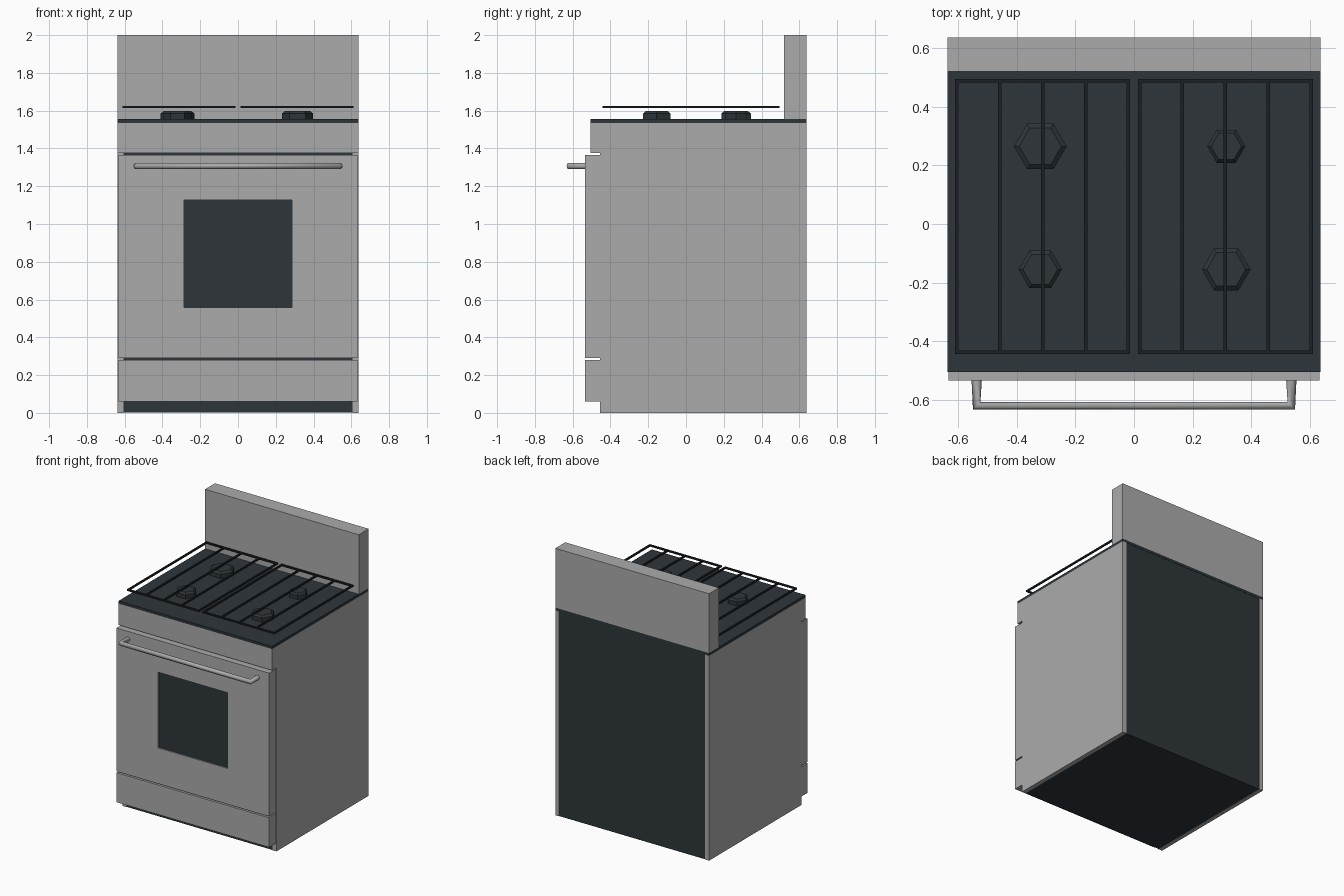
import bpy
import bmesh
import math
from mathutils import Matrix, Vector

if "Cube" in bpy.data.objects:
    bpy.data.objects.remove(bpy.data.objects["Cube"], do_unlink=True)


def material(name, rgb):
    mat = bpy.data.materials.new(name)
    mat.use_nodes = True
    mat.diffuse_color = (*rgb, 1)
    mat.node_tree.nodes["Principled BSDF"].inputs["Base Color"].default_value = (*rgb, 1)
    return mat


STEEL = material("brushed steel grey", (0.41, 0.41, 0.415))
DARK = material("dark slate enamel", (0.027, 0.036, 0.042))
IRON = material("black iron", (0.011, 0.014, 0.017))


def finish(name, bm, *mats):
    mesh = bpy.data.meshes.new(name)
    bm.normal_update()
    bm.to_mesh(mesh)
    bm.free()
    for mat in mats:
        mesh.materials.append(mat)
    obj = bpy.data.objects.new(name, mesh)
    bpy.context.collection.objects.link(obj)
    return obj


def add_box(bm, x, y, z):
    """Add a box spanning the given (low, high) ranges."""
    size = [hi - lo for lo, hi in (x, y, z)]
    centre = Vector([(lo + hi) / 2 for lo, hi in (x, y, z)])
    return bmesh.ops.create_cube(
        bm, size=1, matrix=Matrix.Translation(centre) @ Matrix.Diagonal((*size, 1)))


def box(name, mat, x, y, z):
    bm = bmesh.new()
    add_box(bm, x, y, z)
    return finish(name, bm, mat)


HALF = 0.637          # half width and rear depth of the range
CORE = 0.605          # half width inside the side panels
FRONT = -0.455        # front of the carcass
DOOR = -0.535         # front of the door and drawer
TOP = 1.535           # underside of the cooktop

# Carcass: dark core between two steel side panels
box("oven_core", DARK, (-CORE, CORE), (FRONT + 0.002, HALF - 0.002), (0.001, TOP))
for side, sign in (("left", 1), ("right", -1)):
    box(side + "_side_panel", STEEL, sorted((sign * CORE, sign * HALF)),
        (FRONT, HALF), (0, TOP))

# Front panels, cooktop and backguard
box("control_panel", STEEL, (-HALF, HALF), (-0.505, FRONT), (1.375, TOP))
box("drawer_front", STEEL, (-0.633, 0.633), (DOOR, FRONT), (0.06, 0.281))
box("cooktop", DARK, (-HALF, HALF), (-0.505, HALF), (TOP, 1.555))
box("backguard", STEEL, (-HALF, HALF), (0.52, HALF), (1.555, 2))

# Oven door with a recessed window
bm = bmesh.new()
add_box(bm, (-0.633, 0.633), (DOOR, FRONT), (0.291, 1.365))
bm.normal_update()
pane = min(bm.faces, key=lambda f: f.calc_center_median().y)
bmesh.ops.inset_individual(bm, faces=[pane], thickness=0.2)
for v in pane.verts:
    v.co.x = math.copysign(0.287, v.co.x)
    v.co.z = 1.126 if v.co.z > 0.8 else 0.558
bmesh.ops.inset_individual(bm, faces=[pane], thickness=0)
for v in pane.verts:
    v.co.y += 0.01
pane.material_index = 1
finish("oven_door", bm, STEEL, DARK)

# Door handle: one bent tube
curve = bpy.data.curves.new("door_handle", "CURVE")
curve.dimensions = "3D"
curve.bevel_depth = 0.018
curve.bevel_resolution = 1
curve.use_fill_caps = True
path = curve.splines.new("POLY")
path.points.add(3)
for point, (x, y) in zip(path.points, [(-0.537, DOOR + 0.01), (-0.537, -0.62),
                                       (0.537, -0.62), (0.537, DOOR + 0.01)]):
    point.co = (x, y, 1.307, 1)
    point.radius = 1
curve.materials.append(STEEL)
bpy.context.collection.objects.link(bpy.data.objects.new("door_handle", curve))

# Hexagonal burners with a chamfered top
BURNERS = {
    "back_right": (-0.32, 0.265, 0.09),
    "front_right": (-0.32, -0.155, 0.074),
    "back_left": (0.315, 0.265, 0.065),
    "front_left": (0.315, -0.155, 0.083),
}
for name, (x, y, radius) in BURNERS.items():
    bm = bmesh.new()
    ring = [bm.verts.new((x + radius * math.cos(i * math.pi / 3),
                          y + radius * math.sin(i * math.pi / 3), 1.555)) for i in range(6)]
    face = bm.faces.new(ring)
    for height, scale in ((0.03, 1), (0.013, 0.8)):
        grown = bmesh.ops.extrude_face_region(bm, geom=[face])["geom"]
        old = face
        face = next(g for g in grown if isinstance(g, bmesh.types.BMFace))
        for v in face.verts:
            v.co.x = x + (v.co.x - x) * scale
            v.co.y = y + (v.co.y - y) * scale
            v.co.z += height
        if old.is_valid:
            bmesh.ops.delete(bm, geom=[old], context="FACES_ONLY")
    bmesh.ops.recalc_face_normals(bm, faces=bm.faces[:])
    finish(name + "_burner", bm, DARK)

# Grates: a rectangular frame with three long bars on each side
WIRE = 0.012
Z = (1.614, 1.626)
NEAR, FAR = -0.443, 0.495
for side, sign in (("left", 1), ("right", -1)):
    bm = bmesh.new()
    inner, outer = 0.013, 0.611
    for i in range(5):
        mid = inner + WIRE / 2 + (outer - inner - WIRE) * i / 4
        add_box(bm, (sign * mid - WIRE / 2, sign * mid + WIRE / 2), (NEAR, FAR), Z)
    for y in (NEAR, FAR - WIRE):
        add_box(bm, sorted((sign * inner, sign * outer)), (y, y + WIRE), Z)
    finish(side + "_grate", bm, IRON)
